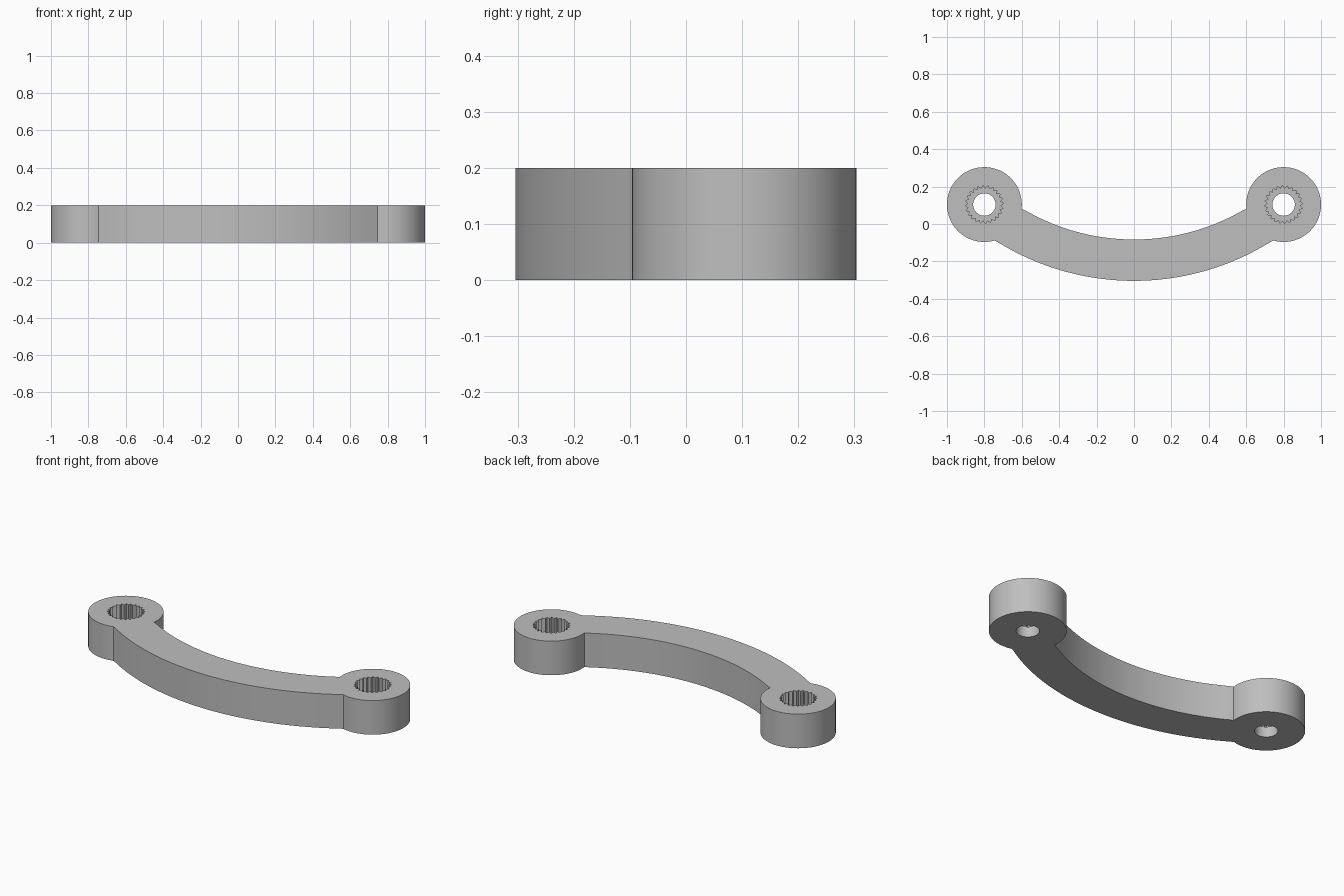
import bpy
import bmesh
from math import radians, pi, cos, sin

HEIGHT = 0.2
BOSS_X, BOSS_Y, BOSS_R = 0.8, 0.104, 0.2
ARC_Y, INNER_R, OUTER_R = 1.08, 1.163, 1.384
HOLE_R = 0.06
SPLINE_R, SPLINE_ROOT, TEETH = 0.102, 0.086, 24
FLOOR = 0.06

cube = bpy.data.objects.get("Cube")
if cube:
    bpy.data.objects.remove(cube, do_unlink=True)

grey = bpy.data.materials.new("plain grey")
grey.use_nodes = True
COLOUR = (0.52, 0.52, 0.52, 1)
grey.diffuse_color = COLOUR
shader = next(n for n in grey.node_tree.nodes if n.type == 'BSDF_PRINCIPLED')
shader.inputs["Base Color"].default_value = COLOUR


def arc(cx, cy, r, start, end, steps):
    """Points along an arc, angles in degrees."""
    angles = [radians(start + (end - start) * i / steps) for i in range(steps + 1)]
    return [(cx + r * cos(a), cy + r * sin(a)) for a in angles]


def prism(name, outline, bottom, top):
    """Extrude a counter-clockwise outline between two heights."""
    bm = bmesh.new()
    face = bm.faces.new([bm.verts.new((x, y, bottom)) for x, y in outline])
    new = bmesh.ops.extrude_face_region(bm, geom=[face])["geom"]
    moved = [v for v in new if isinstance(v, bmesh.types.BMVert)]
    bmesh.ops.translate(bm, verts=moved, vec=(0, 0, top - bottom))
    bmesh.ops.recalc_face_normals(bm, faces=bm.faces)
    mesh = bpy.data.meshes.new(name)
    bm.to_mesh(mesh)
    bm.free()
    mesh.materials.append(grey)
    obj = bpy.data.objects.new(name, mesh)
    bpy.context.collection.objects.link(obj)
    return obj


# Curved arm with a round boss at each end: half outline, then mirrored
half = arc(0, ARC_Y, OUTER_R, -90, -57.5, 24)[:-1]
half += arc(BOSS_X, BOSS_Y, BOSS_R, -106, 186.6, 80)
half += arc(0, ARC_Y, INNER_R, -58.9, -90, 24)[1:]
mirrored = [(-x, y) for x, y in reversed(half[1:-1])]
arm = prism("curved_double_arm", half + mirrored, 0, HEIGHT)

# Toothed socket and screw hole cut into each boss
cutters = []
for side in (-1, 1):
    cx = side * BOSS_X
    teeth = []
    for i in range(TEETH * 2):
        r = SPLINE_ROOT if i % 2 else SPLINE_R
        a = pi * (i + 0.5) / TEETH
        teeth.append((cx + r * cos(a), BOSS_Y + r * sin(a)))
    cutters.append(prism("socket_cutter", teeth, FLOOR, HEIGHT + 0.1))
    hole = arc(cx, BOSS_Y, HOLE_R, 0, 360, 48)[:-1]
    cutters.append(prism("screw_hole_cutter", hole, -0.1, HEIGHT + 0.05))

for cutter in cutters:
    cutter.hide_render = True
    mod = arm.modifiers.new("cut", 'BOOLEAN')
    mod.operation = 'DIFFERENCE'
    mod.solver = 'EXACT'
    mod.object = cutter

# Bake the cuts and drop the cutters
graph = bpy.context.evaluated_depsgraph_get()
baked = bpy.data.meshes.new_from_object(arm.evaluated_get(graph))
arm.modifiers.clear()
arm.data = baked
for cutter in cutters:
    bpy.data.objects.remove(cutter, do_unlink=True)

bpy.ops.object.select_all(action='DESELECT')
arm.select_set(True)
bpy.context.view_layer.objects.active = arm
bpy.ops.object.shade_smooth_by_angle(angle=radians(25))
